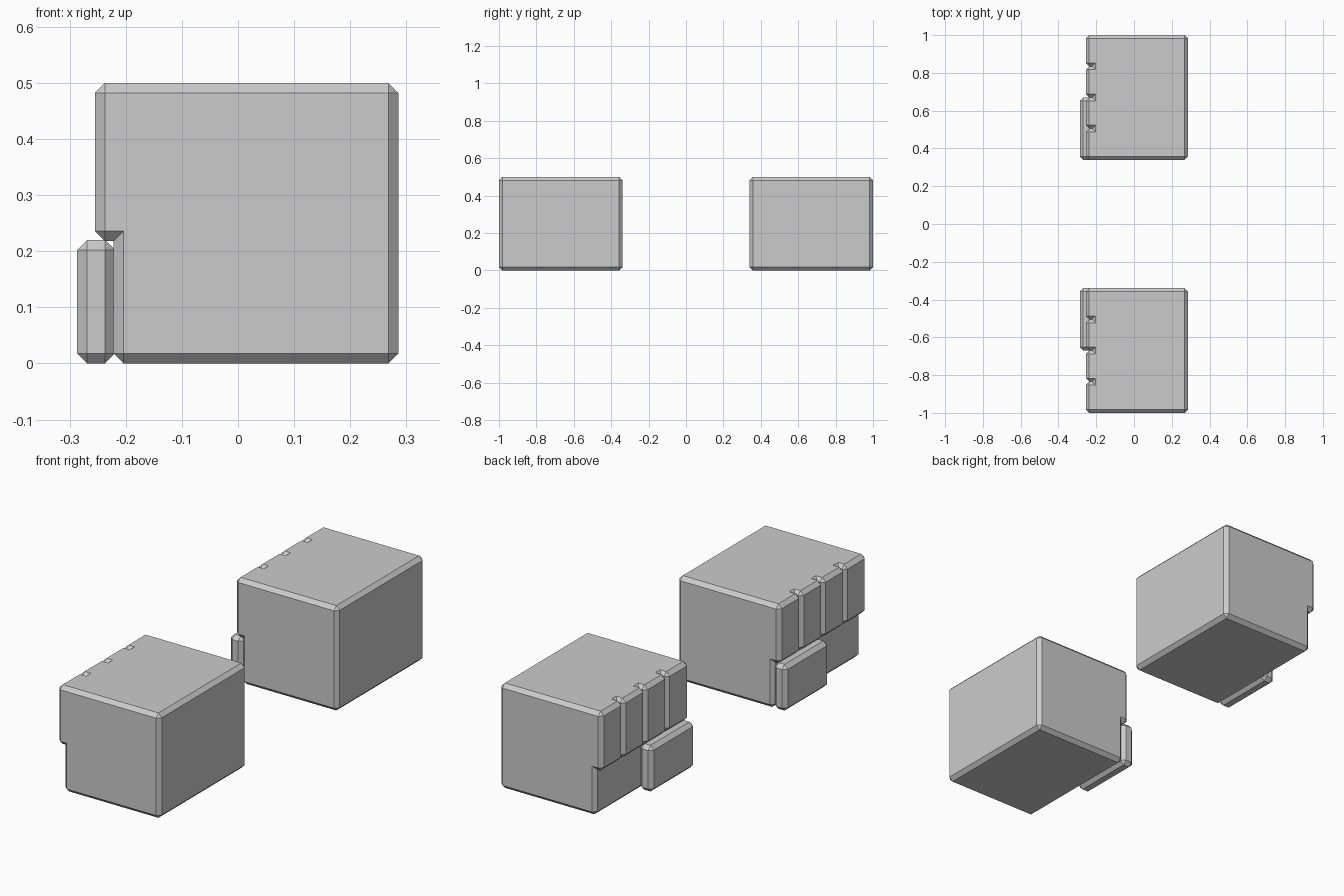
import bpy, bmesh
from mathutils import Vector

if "Cube" in bpy.data.objects:
    bpy.data.objects.remove(bpy.data.objects["Cube"])

CHAMFER = 0.018
Y_IN, Y_OUT = 0.34, 1.0          # inner and outer side of each fist
FINGER_W = (Y_OUT - Y_IN) / 4


def chamfered_box(name, lo, hi, chamfer=CHAMFER):
    """Flat-shaded box between two corners with every edge chamfered."""
    lo, hi = Vector(lo), Vector(hi)
    bm = bmesh.new()
    bmesh.ops.create_cube(bm, size=1)
    for v in bm.verts:
        v.co = Vector(((hi[i] + lo[i]) / 2 + v.co[i] * (hi[i] - lo[i]) for i in range(3)))
    bmesh.ops.bevel(bm, geom=bm.edges[:], offset=chamfer, offset_type='OFFSET',
                    segments=1, profile=0.5, affect='EDGES')
    bmesh.ops.recalc_face_normals(bm, faces=bm.faces[:])
    mesh = bpy.data.meshes.new(name)
    bm.to_mesh(mesh)
    bm.free()
    obj = bpy.data.objects.new(name, mesh)
    bpy.context.collection.objects.link(obj)


def side_box(name, side, x, y, z):
    """Box on the +y or -y fist; y is given for the +y fist."""
    ys = sorted(side * v for v in y)
    chamfered_box(name, (x[0], ys[0], z[0]), (x[1], ys[1], z[1]))


for label, side in (("right", -1), ("left", 1)):
    # palm block
    side_box(label + "_palm", side, (-0.222, 0.286), (Y_IN, Y_OUT), (0, 0.5))
    # four curled fingers along the upper half
    for i in range(4):
        y0 = Y_IN + i * FINGER_W
        side_box(f"{label}_finger_{i + 1}", side,
                 (-0.255, -0.186), (y0, y0 + FINGER_W), (0.218, 0.5))
    # thumb folded below the two inner fingers
    side_box(label + "_thumb", side, (-0.287, -0.219),
             (Y_IN, Y_IN + 2 * FINGER_W), (0, 0.22))
